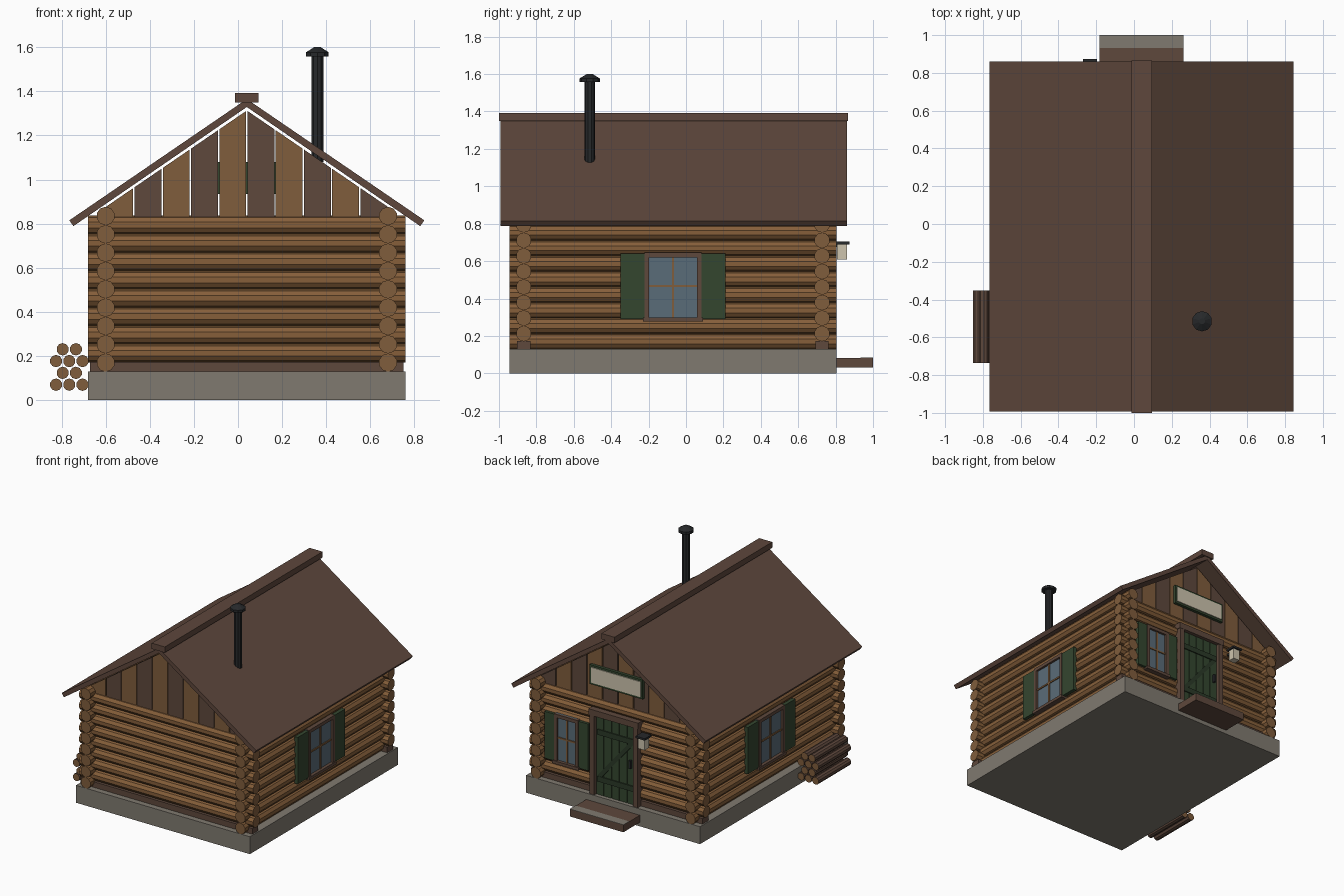
import bpy, bmesh, math
from mathutils import Matrix, Vector

if "Cube" in bpy.data.objects:
    bpy.data.objects.remove(bpy.data.objects["Cube"], do_unlink=True)


def material(name, r, g, b):
    lin = [((c / 255 + 0.055) / 1.055) ** 2.4 for c in (r, g, b)] + [1.0]
    m = bpy.data.materials.new(name)
    m.use_nodes = True
    m.diffuse_color = lin
    m.node_tree.nodes["Principled BSDF"].inputs["Base Color"].default_value = lin
    return m


STONE = material("stone", 128, 122, 112)
LOG = material("log wood", 134, 95, 58)
CUT = material("cut wood", 128, 93, 60)
DARK = material("dark wood", 94, 72, 60)
ROOF = material("roof brown", 94, 71, 60)
GREEN = material("green paint", 52, 70, 47)
DEEP = material("deep green paint", 42, 57, 39)
CREAM = material("cream", 205, 196, 174)
GLASS = material("glass", 90, 108, 120)
IRON = material("black iron", 38, 40, 42)

CX, CY = 0.04, -0.07      # centre of the house
HX, HY = 0.64, 0.7975     # wall centre lines from the house centre
WALL_R = 0.042


def finish(name, bm, *mats):
    bmesh.ops.recalc_face_normals(bm, faces=bm.faces)
    mesh = bpy.data.meshes.new(name)
    bm.to_mesh(mesh)
    bm.free()
    for m in mats:
        mesh.materials.append(m)
    ob = bpy.data.objects.new(name, mesh)
    bpy.context.collection.objects.link(ob)
    return ob


def box(name, lo, hi, mat):
    bm = bmesh.new()
    lo, hi = Vector(lo), Vector(hi)
    size = [abs(v) for v in hi - lo]
    bmesh.ops.create_cube(bm, size=1, matrix=Matrix.Translation((lo + hi) / 2) @ Matrix.Diagonal((*size, 1)))
    return finish(name, bm, mat)


def prism(name, profile, y0, y1, mat):
    """Extrude an x-z profile along y."""
    bm = bmesh.new()
    face = bm.faces.new([bm.verts.new((x, y0, z)) for x, z in profile])
    out = bmesh.ops.extrude_face_region(bm, geom=[face])
    moved = [v for v in out["geom"] if isinstance(v, bmesh.types.BMVert)]
    bmesh.ops.translate(bm, verts=moved, vec=(0, y1 - y0, 0))
    return finish(name, bm, mat)


def rod(name, a, b, r, side, end, sides=10, r2=None):
    """Cylinder or cone between two points, with its own end colour."""
    a, b = Vector(a), Vector(b)
    axis = b - a
    turn = axis.to_track_quat("Z", "Y").to_matrix().to_4x4()
    bm = bmesh.new()
    bmesh.ops.create_cone(bm, cap_ends=True, segments=sides, radius1=r, radius2=r if r2 is None else r2,
                          depth=axis.length, matrix=Matrix.Translation((a + b) / 2) @ turn)
    bm.normal_update()
    for f in bm.faces:
        f.material_index = int(abs(f.normal.dot(axis.normalized())) > 0.99)
    return finish(name, bm, side, end)


def wall_box(name, wall, u, d, z, mat):
    """Box on a wall: u along it, d out from its log faces, z up."""
    axis, sign = wall
    base = (CX + sign * (HX + WALL_R)) if axis == "x" else (CY + sign * (HY + WALL_R))
    ds = [base + sign * v for v in d]
    pts = [(ds[i], u[i], z[i]) if axis == "x" else (u[i], ds[i], z[i]) for i in (0, 1)]
    return box(name, pts[0], pts[1], mat)


# Foundation, core walls and sills
box("foundation", (CX - 0.72, -0.945, 0), (CX + 0.72, 0.805, 0.13), STONE)
box("wall_core", (CX - HX, CY - HY, 0.13), (CX + HX, CY + HY, 0.815), DARK)
for s, label in ((-1, "front"), (1, "back")):
    y = CY + s * HY
    box(label + "_sill", (CX - 0.71, y - 0.035, 0.13), (CX + 0.71, y + 0.035, 0.172), DARK)

# Interlocking wall logs
PITCH = 0.0831
for s in (-1, 1):
    for i in range(9):
        x, z = CX + s * HX, 0.17 + i * PITCH
        rod("side_wall_log", (x, -0.945, z), (x, 0.805, z), WALL_R, LOG, CUT)
    for i in range(8):
        y, z = CY + s * HY, 0.2125 + i * PITCH
        rod("end_wall_log", (CX - 0.72, y, z), (CX + 0.72, y, z), WALL_R, LOG, CUT)

# Gable boards in alternating colours
SLOPE, BOARD = 0.683, 0.128
for s, label in ((-1, "front"), (1, "back")):
    y = CY + s * HY
    for i in range(10):
        x0 = CX + (i - 5) * BOARD + 0.003
        x1 = x0 + BOARD - 0.006
        tops = [1.313 - SLOPE * abs(x - CX) for x in (x0, x1)]
        prism(label + "_gable_board", [(x0, 0.825), (x1, 0.825), (x1, tops[1]), (x0, tops[0])],
              y - 0.02, y + 0.02, DARK if i % 2 else CUT)

# Roof slopes and ridge cap
for s, label in ((-1, "right"), (1, "left")):
    prism(label + "_roof_slope", [(CX, 1.365), (CX + s * 0.805, 0.815), (CX + s * 0.786, 0.789), (CX, 1.329)],
          -0.992, 0.86, ROOF)
box("ridge_cap", (CX - 0.054, -1, 1.35), (CX + 0.054, 0.866, 1.393), ROOF)

# Stove pipe with rain cap
px, py = 0.36, -0.515
rod("stove_pipe", (px, py, 1.08), (px, py, 1.57), 0.029, IRON, IRON)
rod("pipe_cap", (px, py, 1.558), (px, py, 1.577), 0.054, IRON, IRON)
rod("pipe_cap_top", (px, py, 1.577), (px, py, 1.6), 0.054, IRON, IRON, r2=0.016)


def window(label, wall, c, half, shutter):
    z0, z1, t = 0.29, 0.645, 0.025
    wall_box(label + "_glass", wall, (c - half, c + half), (-0.02, 0.006), (z0, z1), GLASS)
    for s in (-1, 1):
        edge = c + s * half
        wall_box(label + "_window_jamb", wall, (edge, edge - s * t), (-0.02, 0.022), (z0, z1), DARK)
        wall_box(label + "_shutter", wall, (edge, edge + s * shutter), (-0.01, 0.018), (z0, z1 - 0.005), GREEN)
    wall_box(label + "_window_head", wall, (c - half, c + half), (-0.02, 0.022), (z1 - t, z1), DARK)
    wall_box(label + "_window_sill", wall, (c - half - 0.008, c + half + 0.008), (-0.02, 0.03), (z0 - 0.014, z0 + 0.008), DARK)
    wall_box(label + "_mullion", wall, (c - 0.006, c + 0.006), (0, 0.013), (z0, z1), CUT)
    zc = (z0 + z1) / 2
    wall_box(label + "_glazing_bar", wall, (c - half, c + half), (0, 0.013), (zc - 0.006, zc + 0.006), CUT)


BACK = ("y", 1)
window("left", ("x", 1), CY, 0.153, 0.127)
window("right", ("x", -1), CY, 0.153, 0.127)
window("back", BACK, 0.44, 0.1, 0.08)

# Plank door with braces
for i in range(5):
    x0 = CX - 0.16 + i * 0.064
    wall_box("door_plank", BACK, (x0 + 0.002, x0 + 0.062), (-0.03, 0.006), (0.13, 0.72), GREEN)
wall_box("door_backing", BACK, (CX - 0.16, CX + 0.16), (-0.03, 0.001), (0.13, 0.72), DEEP)
for z in (0.25, 0.6):
    wall_box("door_batten", BACK, (CX - 0.15, CX + 0.15), (0, 0.014), (z - 0.02, z + 0.02), DEEP)
yd = CY + HY + WALL_R
prism("door_brace", [(CX + 0.15, 0.27), (CX + 0.11, 0.27), (CX - 0.15, 0.58), (CX - 0.11, 0.58)], yd, yd + 0.012, DEEP)
wall_box("door_handle", BACK, (CX - 0.135, CX - 0.12), (0, 0.025), (0.4, 0.46), IRON)
for s in (-1, 1):
    wall_box("door_jamb", BACK, (CX + s * 0.16, CX + s * 0.2), (-0.03, 0.03), (0.13, 0.72), DARK)
wall_box("door_lintel", BACK, (CX - 0.205, CX + 0.205), (-0.03, 0.032), (0.72, 0.765), DARK)

# Doorstep with stone edge
box("doorstep", (CX - 0.222, 0.8, 0.03), (CX + 0.222, 1, 0.083), DARK)
box("doorstep_edge", (CX - 0.222, 0.932, 0.083), (CX + 0.222, 1, 0.086), STONE)

# Blank sign board on the back gable
wall_box("sign_frame", BACK, (CX - 0.22, CX + 0.22), (-0.03, 0.0), (0.935, 1.08), GREEN)
wall_box("sign_panel", BACK, (CX - 0.205, CX + 0.205), (-0.01, 0.006), (0.95, 1.065), CREAM)

# Lantern beside the door
lx = -0.233
box("lantern_arm", (lx - 0.008, 0.765, 0.675), (lx + 0.008, 0.82, 0.69), IRON)
box("lantern_light", (lx - 0.027, 0.806, 0.61), (lx + 0.027, 0.86, 0.69), CREAM)
box("lantern_cap", (lx - 0.038, 0.796, 0.69), (lx + 0.038, 0.873, 0.705), IRON)

# Stacked firewood
for row in range(4):
    for i in range(3 - row % 2):
        x = -0.825 + 0.06 * i + 0.03 * (row % 2)
        z = 0.07 + 0.0535 * row
        rod("firewood", (x, -0.735, z), (x, -0.352, z), 0.028, DARK, CUT)
